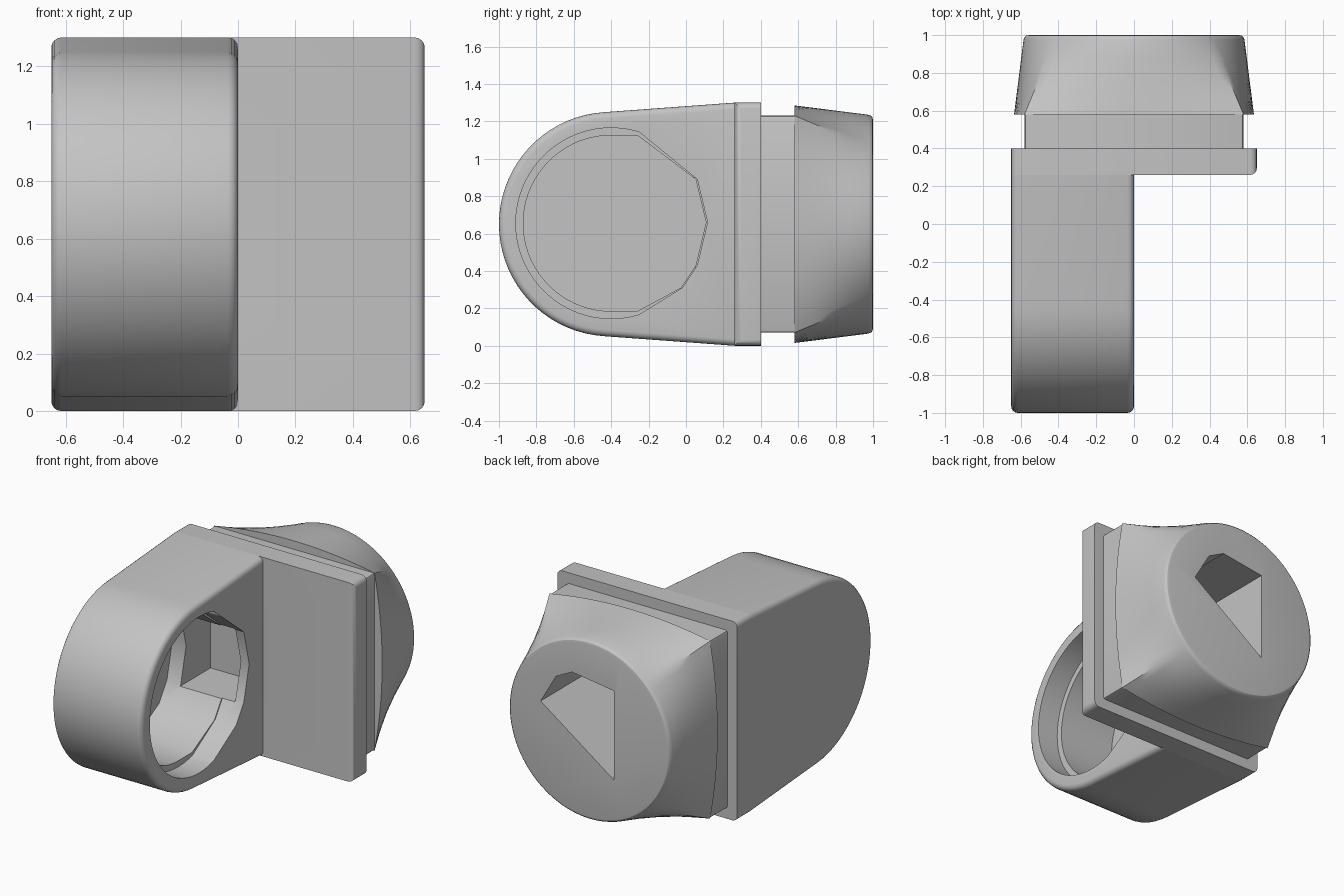
import bpy, bmesh, math

cube = bpy.data.objects.get("Cube")
if cube:
    bpy.data.objects.remove(cube, do_unlink=True)

grey = bpy.data.materials.new("plain grey")
grey.use_nodes = True
GREY = (0.55, 0.55, 0.55, 1)
grey.diffuse_color = GREY
grey.node_tree.nodes["Principled BSDF"].inputs["Base Color"].default_value = GREY

MID = 0.65   # height of the main axis
HALF = 0.65  # half width of the plate


def finish(name, bm):
    bmesh.ops.recalc_face_normals(bm, faces=bm.faces)
    mesh = bpy.data.meshes.new(name)
    bm.to_mesh(mesh)
    bm.free()
    mesh.materials.append(grey)
    obj = bpy.data.objects.new(name, mesh)
    bpy.context.collection.objects.link(obj)
    return obj


def loft(rings):
    """Skin a list of closed rings and cap both ends."""
    bm = bmesh.new()
    rows = [[bm.verts.new(p) for p in ring] for ring in rings]
    n = len(rows[0])
    for a, b in zip(rows, rows[1:]):
        for i in range(n):
            j = (i + 1) % n
            bm.faces.new((a[i], a[j], b[j], b[i]))
    bm.faces.new(rows[0])
    bm.faces.new(rows[-1])
    bmesh.ops.recalc_face_normals(bm, faces=bm.faces)
    return bm


def prism_x(profile, x0, x1):
    return loft([[(x, y, z) for y, z in profile] for x in (x0, x1)])


def prism_y(profile, y0, y1):
    return loft([[(x, y, z) for x, z in profile] for y in (y0, y1)])


def box(x0, x1, y0, y1, z0, z1):
    return prism_x([(y0, z0), (y1, z0), (y1, z1), (y0, z1)], x0, x1)


def bevel(bm, rule, width, segments=4):
    """Round the edges whose two end points satisfy the rule."""
    edges = [e for e in bm.edges if rule(e.verts[0].co, e.verts[1].co)]
    bmesh.ops.bevel(bm, geom=edges, offset=width, segments=segments,
                    profile=0.5, affect='EDGES')


def arc(cy, cz, r, a0, a1, n):
    return [(cy + r * math.cos(math.radians(a0 + (a1 - a0) * i / n)),
             cz + r * math.sin(math.radians(a0 + (a1 - a0) * i / n)))
            for i in range(n + 1)]


def cut(obj, cutters):
    bpy.context.view_layer.objects.active = obj
    for cutter in cutters:
        mod = obj.modifiers.new("cut", 'BOOLEAN')
        mod.operation = 'DIFFERENCE'
        mod.solver = 'EXACT'
        mod.object = cutter
        bpy.ops.object.modifier_apply(modifier=mod.name)


# Arm: round-ended block, its outline softened except at the plate
bm = prism_x(arc(-0.4, MID, 0.6, 94, 266, 36) + [(0.26, 0), (0.26, 2 * MID)],
             -HALF, 0)
bevel(bm, lambda a, b: abs(a.x - b.x) < 1e-4 and min(a.y, b.y) < 0.25, 0.035)
arm = finish("arm", bm)

# Plate: corners rounded, and its free vertical front edge
bm = box(-HALF, HALF, 0.26, 0.4, 0, 2 * MID)
bevel(bm, lambda a, b: abs(a.y - b.y) > 0.1 or
      (min(a.x, b.x) > 0.6 and max(a.y, b.y) < 0.3), 0.035)
plate = finish("plate", bm)

# Neck between plate and head
bm = box(-0.58, 0.58, 0.4, 0.585, MID - 0.58, MID + 0.58)
bevel(bm, lambda a, b: abs(a.y - b.y) > 0.1, 0.015, 2)
neck = finish("neck", bm)

# Head: bowed square blending into a circle
STEPS = 96


def bowed_square(y):
    ring = []
    for i in range(STEPS):
        side, k = divmod(i, STEPS // 4)
        s = 2 * k / (STEPS // 4) - 1
        u, v = 0.635 - 0.055 * s * s, 0.58 * s
        for _ in range(side):
            u, v = -v, u
        ring.append((u, y, MID + v))
    return ring


def circle(y, r):
    angles = [2 * math.pi * i / STEPS - math.pi / 4 for i in range(STEPS)]
    return [(r * math.cos(a), y, MID + r * math.sin(a)) for a in angles]


base, rim = bowed_square(0.58), circle(0.975, 0.585)
rings = [[tuple(p + (q - p) * t for p, q in zip(a, b)) for a, b in zip(base, rim)]
         for t in (0, 0.25, 0.5, 0.75, 1)]
rings += [circle(0.99, 0.579), circle(0.997, 0.571), circle(1.0, 0.555)]
head = finish("head", loft(rings))

# Cutters: stepped round pocket, angular bore and the passage joining them
facets = [(-0.02, 0.31), (0.06, 0.43), (0.115, 0.66), (0.06, 0.89)]
recess = arc(-0.4, 0.655, 0.51, 73, 287, 40) + facets
pocket = ([(-0.26, 1.125)] + arc(-0.4, 0.655, 0.47, 90, 270, 36) + [(-0.26, 0.185)]
          + [(y - 0.008, z) for y, z in facets])
bore = [(0.35, 0.1), (0.24, 0.29), (0.124, 0.35), (-0.18, 0.307), (-0.18, -0.275)]
recess_cutter = finish("recess_cutter", prism_x(recess, -0.15, 0.1))
pocket_cutter = finish("pocket_cutter", prism_x(pocket, -0.55, 0.05))
bore_cutter = finish("bore_cutter",
                     prism_y([(x, MID + z) for x, z in bore], 0.31, 1.1))
passage_cutter = finish("passage_cutter", box(-0.45, -0.06, 0, 0.36, 0.42, 0.9))

cut(arm, [recess_cutter, pocket_cutter, passage_cutter])
cut(plate, [bore_cutter, passage_cutter])
cut(neck, [bore_cutter])
cut(head, [bore_cutter])
for helper in (recess_cutter, pocket_cutter, bore_cutter, passage_cutter):
    bpy.data.objects.remove(helper, do_unlink=True)

# Smooth shading with sharp edges kept
bpy.ops.object.select_all(action='DESELECT')
for obj in (arm, plate, neck, head):
    obj.select_set(True)
bpy.context.view_layer.objects.active = arm
bpy.ops.object.shade_smooth_by_angle(angle=math.radians(30))
